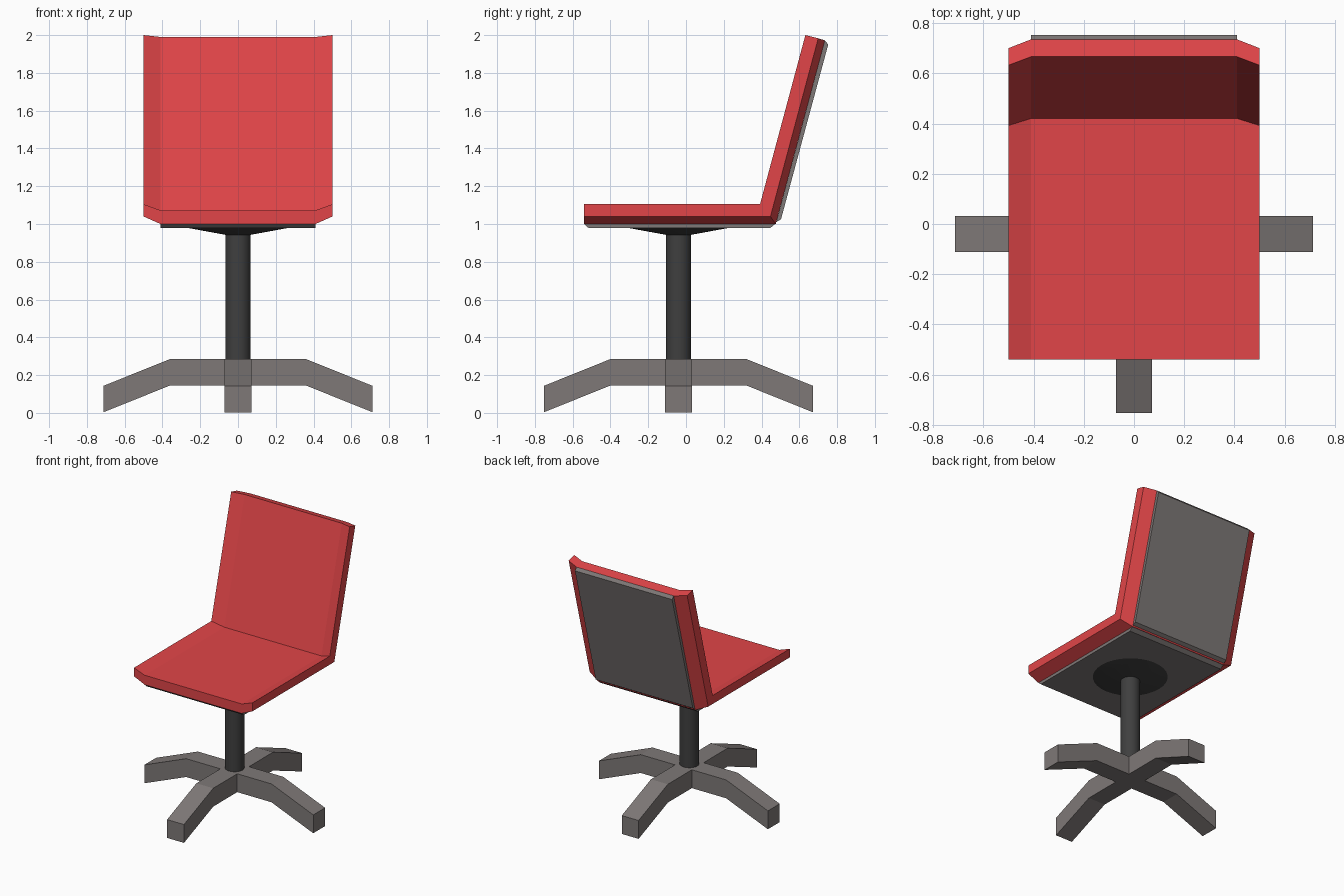
import bpy, bmesh, math
from mathutils import Vector

if "Cube" in bpy.data.objects:
    bpy.data.objects.remove(bpy.data.objects["Cube"])

CY = -0.04            # y of the pedestal axis


def material(name, rgb):
    m = bpy.data.materials.new(name)
    m.diffuse_color = (*rgb, 1)
    m.use_nodes = True
    m.node_tree.nodes["Principled BSDF"].inputs["Base Color"].default_value = m.diffuse_color
    return m


RED = material("red_shell", (0.75, 0.06, 0.065))
GREY = material("warm_grey", (0.21, 0.19, 0.185))
DARK = material("dark_metal", (0.05, 0.05, 0.05))


def finish(name, bm, mat):
    bmesh.ops.remove_doubles(bm, verts=bm.verts[:], dist=1e-4)
    bmesh.ops.recalc_face_normals(bm, faces=bm.faces[:])
    me = bpy.data.meshes.new(name)
    bm.to_mesh(me)
    bm.free()
    me.materials.append(mat)
    ob = bpy.data.objects.new(name, me)
    bpy.context.collection.objects.link(ob)
    return ob


def loft(bm, rings, caps=True):
    """Bridge a list of equal-length closed rings."""
    vs = [[bm.verts.new(p) for p in r] for r in rings]
    n = len(vs[0])
    for a, b in zip(vs, vs[1:]):
        for i in range(n):
            j = (i + 1) % n
            bm.faces.new((a[i], a[j], b[j], b[i]))
    if caps:
        bm.faces.new(vs[0])
        bm.faces.new(vs[-1])


# Shell: dished section swept along the seat and up the reclined back.
# Each line is (y, z) at seat front, fold, back top.
side_in = [(-0.54, 1.105), (0.392, 1.105), (0.632, 2.0)]
mid_in = [(-0.54, 1.072), (0.42, 1.072), (0.666, 1.99)]
mid_out = [(-0.54, 1.0), (0.475, 1.0), (0.735, 1.972)]
side_out = [(-0.54, 1.04), (0.447, 1.04), (0.7, 1.983)]
section = [(-0.5, side_in), (-0.41, mid_in), (0.41, mid_in), (0.5, side_in),
           (0.5, side_out), (0.41, mid_out), (-0.41, mid_out), (-0.5, side_out)]
bm = bmesh.new()
loft(bm, [[(x, *line[s]) for x, line in section] for s in range(3)])
finish("seat_and_back_shell", bm, RED)


# Backing panels: thin side profiles extruded across the width
def panel(name, profile):
    b = bmesh.new()
    loft(b, [[(x, y, z) for y, z in profile] for x in (-0.41, 0.41)])
    finish(name, b, GREY)


panel("seat_under_panel", [(-0.54, 1.0), (-0.515, 0.978), (0.445, 0.978), (0.472, 1.0)])
panel("back_rear_panel", [(0.478, 1.01), (0.503, 1.025), (0.753, 1.95), (0.735, 1.972)])


# Pedestal: flared mount under the seat and round column
def cone(name, r1, r2, z1, z2, seg):
    bpy.ops.mesh.primitive_cone_add(vertices=seg, radius1=r1, radius2=r2,
                                    depth=z2 - z1, location=(0, CY, (z1 + z2) / 2))
    ob = bpy.context.object
    ob.name = name
    ob.data.materials.append(DARK)
    bpy.ops.object.shade_smooth_by_angle(angle=math.radians(30))


cone("seat_mount", 0.068, 0.27, 0.943, 0.98, 32)
cone("column", 0.067, 0.067, 0.28, 0.96, 32)

# Four-armed base: one arm path repeated around a square hub
W = 0.071
path = [(W, 0.145, 0.285), (0.36, 0.145, 0.285), (0.713, 0.003, 0.143)]
bm = bmesh.new()
for k in range(4):
    c, s = round(math.cos(k * math.pi / 2)), round(math.sin(k * math.pi / 2))
    rings = []
    for r, lo, hi in path:
        corners = [(r, -W, lo), (r, W, lo), (r, W, hi), (r, -W, hi)]
        rings.append([Vector((c * x - s * y, s * x + c * y + CY, z)) for x, y, z in corners])
    n0 = len(bm.faces)
    loft(bm, rings, caps=False)
    bm.verts.ensure_lookup_table()
    bm.faces.new(bm.verts[-4:])
for z in (0.145, 0.285):
    bm.faces.new([bm.verts.new((x, y + CY, z))
                  for x, y in ((-W, -W), (W, -W), (W, W), (-W, W))])
finish("base_arms", bm, GREY)
